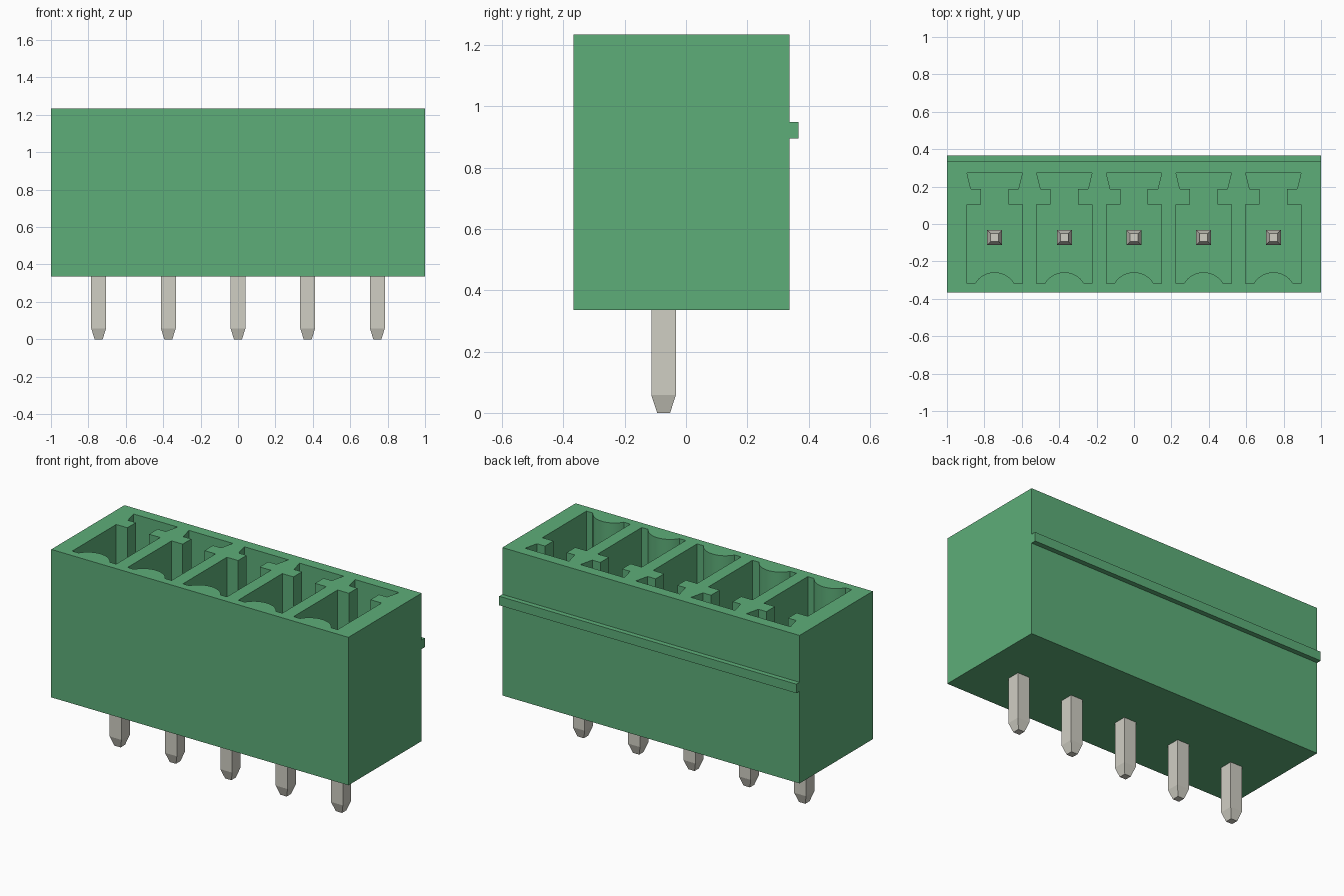
import bpy, bmesh, math

old = bpy.data.objects.get("Cube")
if old:
    bpy.data.objects.remove(old, do_unlink=True)

PITCH = 0.3725
BASE, TOP, FLOOR = 0.335, 1.235, 0.45
PIN_Y, PIN_TOP = -0.073, 1.04
slots = [(i - 2) * PITCH for i in range(5)]


def material(name, rgb):
    m = bpy.data.materials.new(name)
    m.use_nodes = True
    m.diffuse_color = (*rgb, 1)
    m.node_tree.nodes["Principled BSDF"].inputs["Base Color"].default_value = (*rgb, 1)
    return m


green = material("green plastic", (0.11, 0.42, 0.19))
metal = material("pale metal", (0.63, 0.62, 0.55))


def make(name, bm, mat):
    bmesh.ops.recalc_face_normals(bm, faces=bm.faces)
    mesh = bpy.data.meshes.new(name)
    bm.to_mesh(mesh)
    bm.free()
    mesh.materials.append(mat)
    ob = bpy.data.objects.new(name, mesh)
    bpy.context.collection.objects.link(ob)
    return ob


def loft(bm, rings):
    """Skin a list of equal-length point rings and cap both ends."""
    loops = [[bm.verts.new(p) for p in ring] for ring in rings]
    n = len(loops[0])
    for a, b in zip(loops, loops[1:]):
        for i in range(n):
            j = (i + 1) % n
            bm.faces.new((a[i], a[j], b[j], b[i]))
    bm.faces.new(loops[0][::-1])
    bm.faces.new(loops[-1])


def prism(bm, outline, z0, z1):
    loft(bm, [[(x, y, z) for x, y in outline] for z in (z0, z1)])


# Housing with the rear ridge, as one side profile swept along x
back = 0.337
profile = [(-0.367, BASE), (back, BASE), (back, 0.895), (0.367, 0.895),
           (0.367, 0.95), (back, 0.95), (back, TOP), (-0.367, TOP)]
bm = bmesh.new()
loft(bm, [[(x, y, z) for y, z in profile] for x in (-1, 1)])
housing = make("housing", bm, green)

# Socket outline: mirrored keyway, with a rounded bump on the front wall
half = [(0.148, -0.318), (0.148, 0.105), (0.073, 0.105),
        (0.073, 0.187), (0.127, 0.187), (0.148, 0.272)]
radius, centre = 0.122, -0.38
span = math.asin(0.105 / radius)
steps = 16
bump = [(radius * math.sin(a), centre + radius * math.cos(a))
        for a in (span * (2 * i / steps - 1) for i in range(steps + 1))]
outline = half + [(-x, y) for x, y in reversed(half)] + bump

bm = bmesh.new()
for sx in slots:
    prism(bm, [(sx + x, y) for x, y in outline], FLOOR, TOP + 0.1)
cutter = make("socket_cutter", bm, green)
cutter.hide_render = True

cut = housing.modifiers.new("sockets", "BOOLEAN")
cut.operation = "DIFFERENCE"
cut.solver = "EXACT"
cut.object = cutter
bpy.context.view_layer.update()
cut_mesh = bpy.data.meshes.new_from_object(
    housing.evaluated_get(bpy.context.evaluated_depsgraph_get()))
housing.modifiers.clear()
housing.data = cut_mesh
bpy.data.objects.remove(cutter, do_unlink=True)

bpy.ops.object.select_all(action="DESELECT")
housing.select_set(True)
bpy.context.view_layer.objects.active = housing
bpy.ops.object.shade_smooth_by_angle(angle=math.radians(25))

# Square contact pins, tapered at both ends
corners = [(-1, -1), (1, -1), (1, 1), (-1, 1)]
sections = [(0, 0.021), (0.058, 0.04), (PIN_TOP - 0.058, 0.04), (PIN_TOP, 0.021)]
for n, sx in enumerate(slots, 1):
    bm = bmesh.new()
    loft(bm, [[(sx + r * cx, PIN_Y + r * cy, z) for cx, cy in corners]
              for z, r in sections])
    make(f"contact_pin_{n}", bm, metal)
